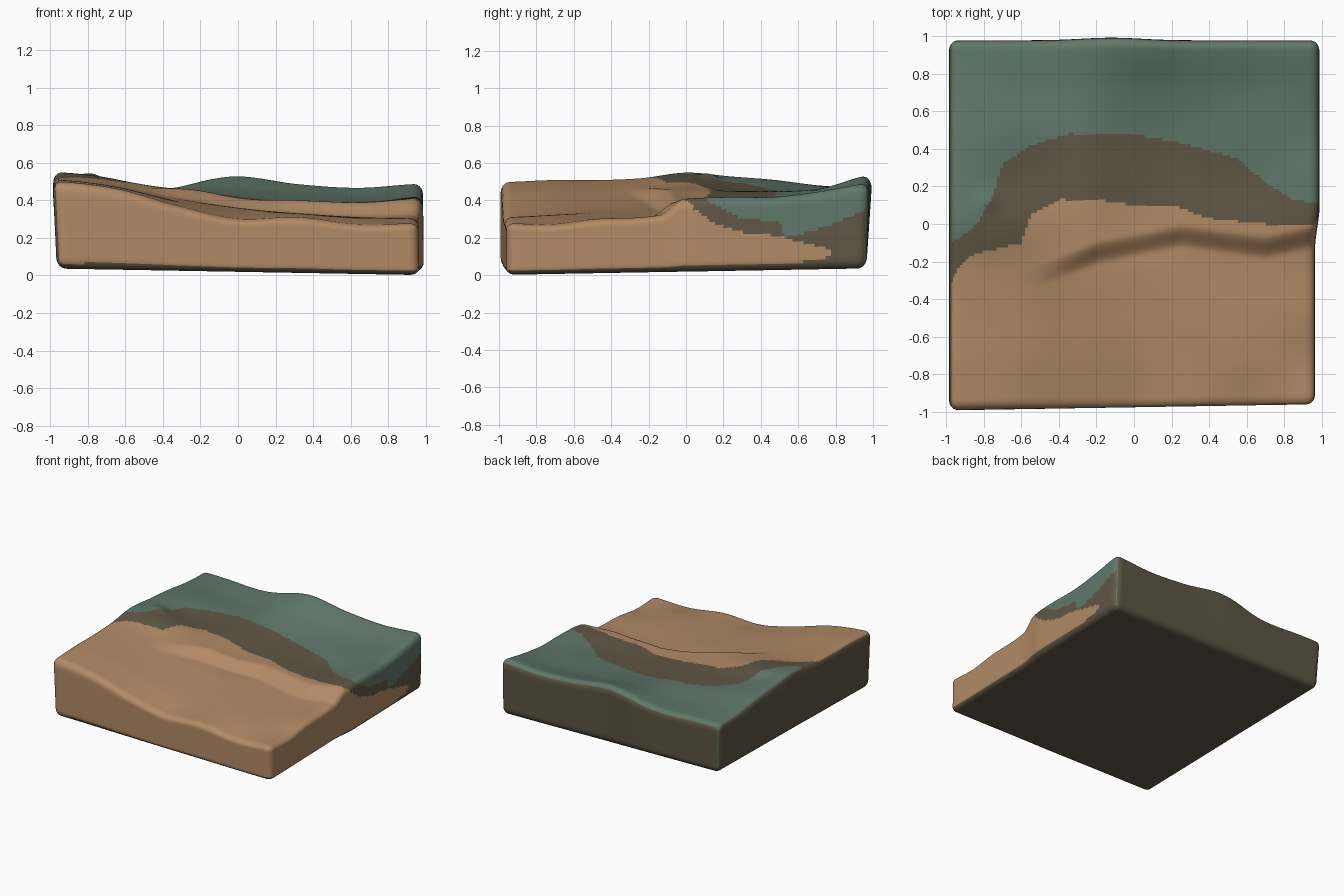
import bpy
import bmesh
import math
from mathutils import Vector

cube = bpy.data.objects.get("Cube")
if cube:
    bpy.data.objects.remove(cube, do_unlink=True)

CELLS = 130      # surface resolution
HALF = 0.97      # half width of the plain block
TALL = 0.4       # height of the plain block
ROUND = 0.05     # edge rounding


def make_material(name, colour):
    mat = bpy.data.materials.new(name)
    mat.use_nodes = True
    mat.diffuse_color = (*colour, 1)
    bsdf = mat.node_tree.nodes["Principled BSDF"]
    bsdf.inputs["Base Color"].default_value = (*colour, 1)
    bsdf.inputs["Roughness"].default_value = 0.9
    return mat


def smooth(low, high, value):
    t = min(max((value - low) / (high - low), 0), 1)
    return t * t * (3 - 2 * t)


def polyline(points, value):
    """Linear interpolation along sorted (position, result) pairs."""
    if value <= points[0][0]:
        return points[0][1]
    for (a, fa), (b, fb) in zip(points, points[1:]):
        if value <= b:
            return fa + (fb - fa) * (value - a) / (b - a)
    return points[-1][1]


def spline(samples, position):
    """Smooth curve through evenly spaced samples, position from 0 to 1."""
    last = len(samples) - 1
    place = min(max(position, 0), 1) * last
    i = min(int(place), last - 1)
    t = place - i
    a, b, c, d = (samples[min(max(k, 0), last)] for k in range(i - 1, i + 3))
    return b + 0.5 * t * (c - a + t * (2*a - 5*b + 4*c - d + t * (3*(b - c) + d - a)))


# Broad relief in hundredths, rows front to back, without the ledge
RELIEF = [
    (50, 46, 37, 30, 31, 27, 28),
    (51, 47, 39, 33, 32, 30, 27),
    (51, 47, 40, 35, 33, 31, 30),
    (52, 48, 41, 36, 33, 31, 31),
    (55, 51, 41, 34, 33, 32, 34),
    (53, 48, 40, 34, 32, 31, 35),
    (51, 48, 40, 35, 33, 33, 35),
    (48, 46, 40, 39, 36, 35, 38),
    (47, 46, 42, 46, 42, 40, 42),
]
LEDGE = [(-0.5, -0.28), (-0.2, -0.16), (0.25, -0.07), (0.7, -0.13), (0.97, -0.07)]


def ground_height(x, y):
    u, v = (x / 0.96 + 1) / 2, (y / 0.96 + 1) / 2
    base = spline([spline(row, u) for row in RELIEF], v) / 100
    edge = polyline(LEDGE, x)
    step = 0.07 * smooth(-0.65, -0.15, x) * smooth(edge - 0.06, edge + 0.07, y)
    knob = 0.02 * math.exp(-((x + 0.78) ** 2 + (y - 0.12) ** 2) / 0.003)
    return base + step + knob


def shape_block(co):
    """Round the plain block, then bend it to the terrain."""
    inner = Vector((max(-HALF + ROUND, min(HALF - ROUND, co.x)),
                    max(-HALF + ROUND, min(HALF - ROUND, co.y)),
                    max(ROUND, min(TALL - ROUND, co.z))))
    p = inner + (co - inner).normalized() * ROUND
    t = p.z / TALL
    u, v = (p.x / HALF + 1) / 2, (p.y / HALF + 1) / 2
    left = -0.965 - 0.022 * t
    right = 0.96 + 0.025 * smooth(-0.15, 0.1, p.y) + 0.004 * (1 - t)
    x = left + (right - left) * u
    front = -0.992 + 0.032 * u
    back = 0.965 + 0.015 * t + 0.016 * t * math.exp(-(x + 0.12) ** 2 / 0.05)
    y = front + (back - front) * v
    floor = 0.036 - 0.018 * x + 0.018 * y
    return Vector((x, y, floor + (ground_height(x, y) - floor) * t))


# Borders between the three grounds, on top and on the right wall
SAND_TOP = [(-1, -0.37), (-0.93, -0.22), (-0.85, -0.16), (-0.6, -0.1),
            (-0.55, 0.05), (-0.4, 0.13), (-0.2, 0.13), (0, 0.1), (0.2, 0.1),
            (0.4, 0.03), (0.7, 0), (1, 0)]
OLIVE_TOP = [(-1, -0.12), (-0.85, -0.02), (-0.75, 0.15), (-0.7, 0.32),
             (-0.55, 0.42), (-0.35, 0.48), (0, 0.48), (0.3, 0.42),
             (0.55, 0.35), (0.7, 0.22), (0.85, 0.13), (1, 0.11)]
SAND_WALL = [(0.03, 0.2), (0.06, 0.55), (0.1, 0.78), (0.14, 0.78), (0.18, 0.6),
             (0.21, 0.5), (0.23, 0.3), (0.28, 0.15), (0.35, 0.05), (0.41, 0)]
GREEN_WALL = [(0.1, 0.41), (0.2, 0.35), (0.3, 0.3), (0.5, 0.29), (0.53, 0.2),
              (0.65, 0.23), (0.8, 0.28), (0.96, 0.35)]
SAND, OLIVE, GREEN = range(3)


def ground_colour(c, n):
    if n.z < -0.4 or n.x < -0.75 or n.y > 0.85:
        return OLIVE
    if n.x > 0.75:
        if c.y < polyline(SAND_WALL, c.z):
            return SAND
        return GREEN if c.z > polyline(GREEN_WALL, c.y) else OLIVE
    if c.y < polyline(SAND_TOP, c.x):
        return SAND
    return OLIVE if c.y < polyline(OLIVE_TOP, c.x) else GREEN


# Plain block: a grid extruded upwards with layered walls
bm = bmesh.new()
bmesh.ops.create_grid(bm, x_segments=CELLS, y_segments=CELLS, size=HALF)
made = bmesh.ops.extrude_face_region(bm, geom=bm.faces[:], use_keep_orig=True)
top = [g for g in made["geom"] if isinstance(g, bmesh.types.BMVert)]
bmesh.ops.translate(bm, verts=top, vec=(0, 0, TALL))
uprights = [e for e in bm.edges if abs(e.verts[0].co.z - e.verts[1].co.z) > 0.1]
bmesh.ops.subdivide_edges(bm, edges=uprights, cuts=23, use_grid_fill=True)

# Terrain shape and colours
for vert in bm.verts:
    vert.co = shape_block(vert.co)
bmesh.ops.recalc_face_normals(bm, faces=bm.faces[:])
bm.normal_update()
for face in bm.faces:
    face.smooth = True
    face.material_index = ground_colour(face.calc_center_median(), face.normal)

mesh = bpy.data.meshes.new("terrain_block")
bm.to_mesh(mesh)
bm.free()
for name, colour in (("sand", (0.445, 0.255, 0.133)),
                     ("olive earth", (0.117, 0.095, 0.06)),
                     ("grey green grass", (0.117, 0.188, 0.147))):
    mesh.materials.append(make_material(name, colour))
terrain = bpy.data.objects.new("terrain_block", mesh)
bpy.context.collection.objects.link(terrain)
